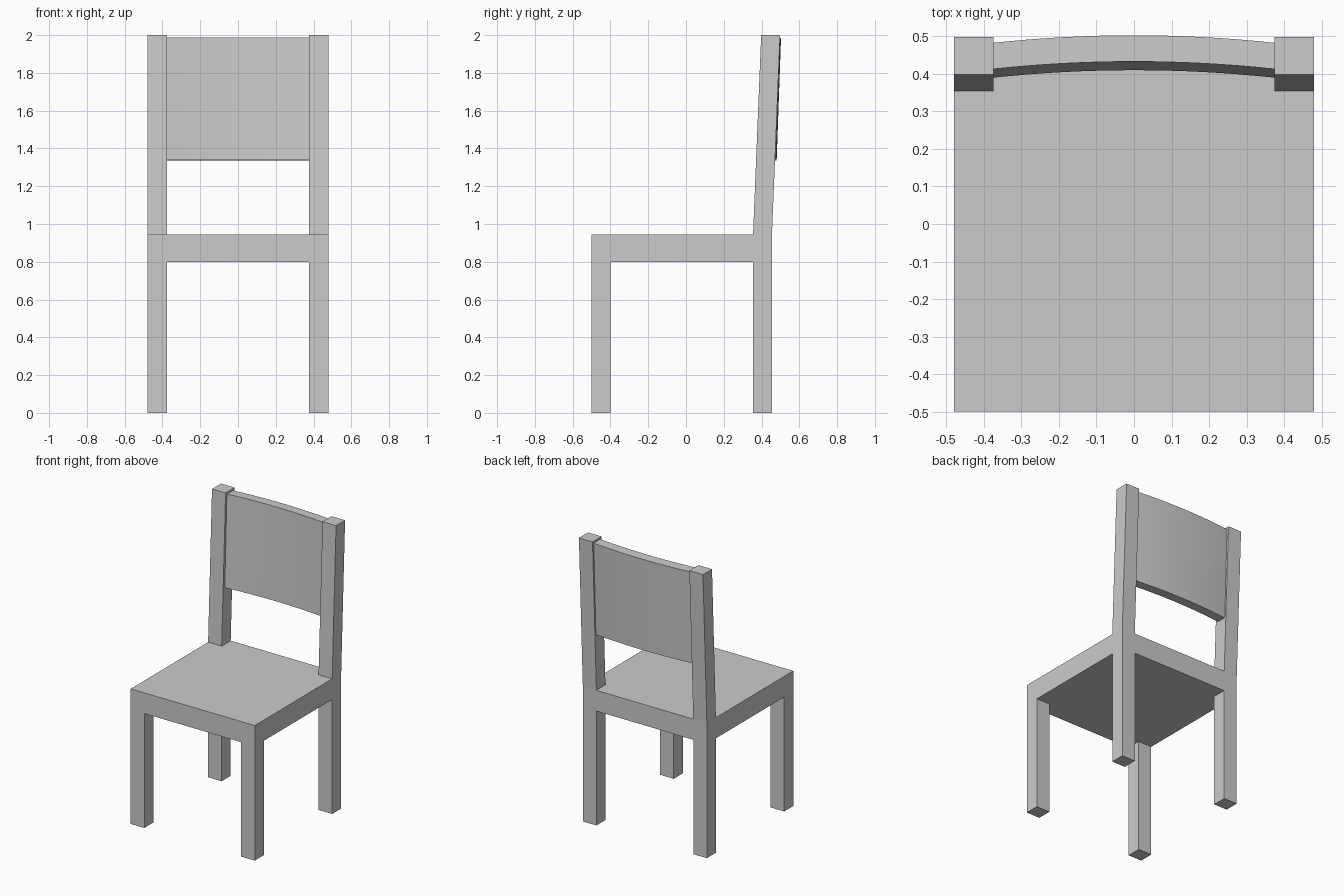
import bpy, bmesh, math

if "Cube" in bpy.data.objects:
    bpy.data.objects.remove(bpy.data.objects["Cube"])

def finish(bm, name):
    bmesh.ops.recalc_face_normals(bm, faces=bm.faces)
    me = bpy.data.meshes.new(name)
    bm.to_mesh(me)
    bm.free()
    ob = bpy.data.objects.new(name, me)
    bpy.context.collection.objects.link(ob)
    return ob

# Frame: seat slab, four legs and two leaning posts as one closed shell on a cell grid
CUTS = ((-0.48, -0.375, 0.375, 0.48), (-0.5, -0.4, 0.355, 0.455), (0, 0.8, 0.945, 2.0))
LEAN = 0.043

def filled(i, j, k):
    if not all(0 <= n <= 2 for n in (i, j, k)):
        return False
    if k == 1:
        return True                      # seat
    if k == 0:
        return i != 1 and j != 1         # legs
    return i != 1 and j == 2             # back posts

bm = bmesh.new()
verts = {}

def corner(c):
    if c not in verts:
        x, y, z = (CUTS[a][c[a]] for a in range(3))
        verts[c] = bm.verts.new((x, y + (LEAN if c[2] == 3 else 0), z))
    return verts[c]

for i in range(3):
    for j in range(3):
        for k in range(3):
            if not filled(i, j, k):
                continue
            for axis in range(3):
                for side in (0, 1):
                    n = [i, j, k]
                    n[axis] += 2 * side - 1
                    if filled(*n):
                        continue
                    quad = []
                    for u, v in ((0, 0), (1, 0), (1, 1), (0, 1)):
                        c = [i, j, k]
                        c[axis] += side
                        c[(axis + 1) % 3] += u
                        c[(axis + 2) % 3] += v
                        quad.append(corner(tuple(c)))
                    bm.faces.new(quad)
finish(bm, "seat_frame")

# Backrest: curved panel between the posts, leaning with them
bm = bmesh.new()
SEG, HALF, BOW, THICK = 16, 0.375, 0.02, 0.07
rings = []
for s in range(SEG + 1):
    t = 2 * s / SEG - 1
    bow = BOW * (1 - t * t)
    rings.append([bm.verts.new((HALF * t, y + bow, z)) for y, z in (
        (0.39, 1.34), (0.39 + THICK, 1.337), (0.413 + THICK, 1.985), (0.413, 1.987))])
for a, b in zip(rings, rings[1:]):
    for q in range(4):
        r = (q + 1) % 4
        bm.faces.new((a[q], a[r], b[r], b[q]))
bm.faces.new(rings[0])
bm.faces.new(rings[-1])
back = finish(bm, "backrest")
bpy.context.view_layer.objects.active = back
back.select_set(True)
bpy.ops.object.shade_smooth_by_angle(angle=math.radians(30))
